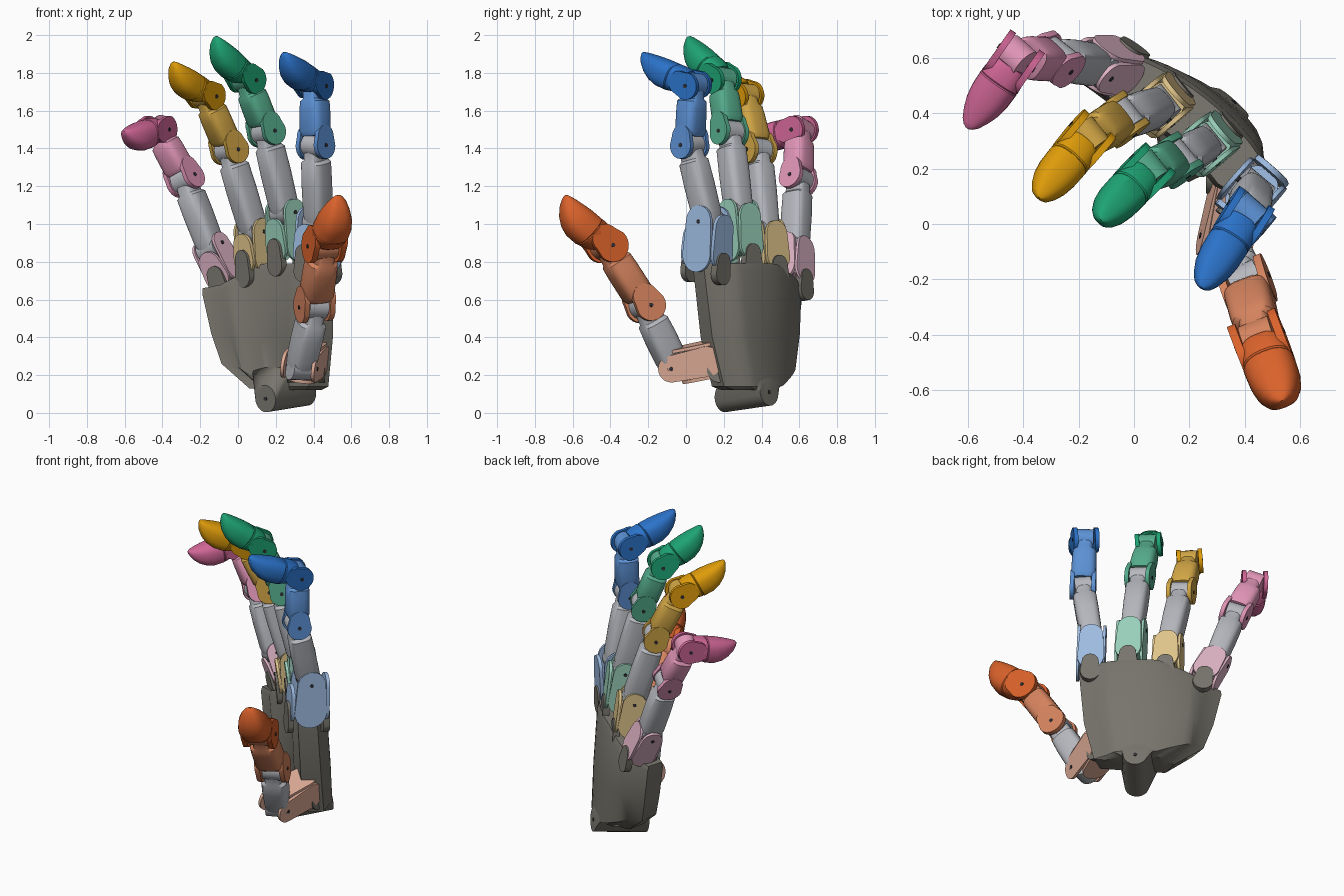
import bpy, bmesh
from math import sin, cos, pi
from mathutils import Vector, Matrix

if "Cube" in bpy.data.objects:
    bpy.data.objects.remove(bpy.data.objects["Cube"])

MATS = {}
def material(hexcol):
    if hexcol not in MATS:
        rgb = [(int(hexcol[i:i + 2], 16) / 255) ** 2.2 for i in (0, 2, 4)]
        MATS[hexcol] = bpy.data.materials.new("paint_" + hexcol)
        MATS[hexcol].diffuse_color = (*rgb, 1)
    return MATS[hexcol]

def finish(name, bm, col, mat=Matrix()):
    bmesh.ops.transform(bm, matrix=mat, verts=bm.verts)
    bmesh.ops.recalc_face_normals(bm, faces=bm.faces)
    me = bpy.data.meshes.new(name)
    bm.to_mesh(me)
    bm.free()
    me.materials.append(material(col))
    bpy.context.collection.objects.link(bpy.data.objects.new(name, me))

def frame(a, b, axis):
    """Local frame: z along the bone, x along the hinge, y towards the back of the hand."""
    z = (b - a).normalized()
    x = (axis - z * axis.dot(z)).normalized()
    m = Matrix((x, z.cross(x), z)).transposed().to_4x4()
    m.translation = a
    return m

def loft(bm, rings):
    rows = [[bm.verts.new(p) for p in r] for r in rings]
    n = len(rows[0])
    for a, b in zip(rows, rows[1:]):
        for i in range(n):
            bm.faces.new((a[i], a[(i + 1) % n], b[(i + 1) % n], b[i]))
    bm.faces.new(rows[0])
    bm.faces.new(rows[-1])

def oval(wx, yf, yb, z, n=28, e=0.6):
    pts = []
    for i in range(n):
        c, s = cos(2 * pi * i / n), sin(2 * pi * i / n)
        c, s = (abs(v) ** e * (1 if v > 0 else -1) for v in (c, s))
        pts.append((wx * c, (yb + yf) / 2 + (yb - yf) / 2 * s, z))
    return pts

def plate(bm, r0, r1, length, x0, x1, turned=False, z0=0):
    """Rounded link plate lying across x (or across y when turned)."""
    out = [(r1 * cos(pi * i / 12), z0 + length + r1 * sin(pi * i / 12)) for i in range(13)]
    out += [(-r0 * cos(pi * i / 12), z0 - r0 * sin(pi * i / 12)) for i in range(13)]
    loft(bm, [[(p, x, q) if turned else (x, p, q) for p, q in out] for x in (x0, x1)])

def disc(bm, r, h, z=0, n=28):
    loft(bm, [[(x, r * cos(2 * pi * i / n), z + r * sin(2 * pi * i / n)) for i in range(n)]
              for x in (-h, h)])

def pin(name, mat, h, z=0):
    bm = bmesh.new()
    disc(bm, 0.011, h, z, 10)
    finish(name + "_pin", bm, "35353A", mat)

GREY, LIGHT = "77746C", "B4B6BC"

def knuckle(name, a, b, axis, col, r=0.095, s=1.0):
    m, L = frame(a, b, axis), (b - a).length
    bm = bmesh.new()
    for sg in (-1, 1):
        plate(bm, r * 0.85, r * 0.75, L, sg * 0.068 * s, sg * 0.084 * s)
        plate(bm, 0.078 * s, 0.07 * s, L * (0.85 if sg > 0 else 0.5),
              sg * r * 0.82, sg * r, True)
    loft(bm, [oval(0.07 * s, -r * 0.85, r * 0.85, z) for z in (-0.04, L * 0.35)])
    finish(name + "_knuckle", bm, col, m)
    pin(name + "_knuckle", m, 0.087 * s, L)

def proximal(name, a, b, axis, s):
    m, L = frame(a, b, axis), (b - a).length
    bm = bmesh.new()
    disc(bm, 0.064 * s, 0.058 * s)
    disc(bm, 0.064 * s, 0.05 * s, L)
    loft(bm, [oval(w * s, -d * s, d * s, z) for w, d, z in (
        (0.058, 0.062, 0), (0.066, 0.072, 0.05), (0.07, 0.072, L * 0.5),
        (0.07, 0.068, L - 0.09 * s), (0.05, 0.06, L - 0.075 * s), (0.05, 0.055, L))])
    finish(name + "_proximal_bone", bm, LIGHT, m)

def cheeks(bm, s):
    for sg in (-1, 1):
        plate(bm, 0.073 * s, 0.062 * s, 0.045 * s, sg * 0.051 * s, sg * 0.076 * s)

def middle(name, a, b, axis, col, s):
    m, L = frame(a, b, axis), (b - a).length
    bm = bmesh.new()
    cheeks(bm, s)
    disc(bm, 0.064 * s, 0.05 * s, L)
    loft(bm, [oval(w * s, -d * s, d * s, z) for w, d, z in (
        (0.068, 0.055, 0.05 * s), (0.075, 0.068, 0.075 * s), (0.073, 0.068, L * 0.6),
        (0.07, 0.066, L - 0.085 * s), (0.05, 0.06, L - 0.072 * s), (0.05, 0.055, L))])
    finish(name + "_middle_bone", bm, col, m)
    pin(name + "_middle", m, 0.079 * s)

def tip(name, a, b, axis, col, s):
    m, L = frame(a, b, axis), (b - a).length
    bm = bmesh.new()
    cheeks(bm, s)
    loft(bm, [oval(w * s, f * s, k * s, t * L, e=0.8) for t, w, f, k in (
        (0.1, .06, -.05, .064), (.17, .074, -.066, .07), (.34, .078, -.082, .068),
        (.355, .074, -.079, .064), (.37, .078, -.085, .067), (.55, .076, -.088, .064),
        (.7, .068, -.076, .058), (.83, .053, -.052, .052), (.93, .036, -.02, .046),
        (.98, .02, .008, .042), (1, .008, .022, .036))])
    finish(name + "_tip", bm, col, m)
    pin(name + "_tip", m, 0.079 * s)

# fingers: base, knuckle, middle joint, end joint, tip, hinge axis, colours
FINGERS = {
    "index": ((.425, .11, .84), (.425, .12, 1.01), (.41, .02, 1.415), (.405, .035, 1.735),
              (.235, -.24, 1.875), (.75, -.66, 0), "9DBBE2", "5C8FD2", "2F72C8"),
    "long": ((.27, .29, .88), (.25, .28, 1.06), (.15, .23, 1.485), (.045, .19, 1.765),
             (-.135, .0, 1.965), (.65, -.76, 0), "98CFB9", "55A98A", "23A273"),
    "ring": ((.10, .43, .82), (.085, .42, .96), (-.045, .38, 1.39), (-.17, .31, 1.68),
             (-.355, .085, 1.825), (.65, -.76, 0), "DFC48A", "D0A447", "DD9A12"),
    "little": ((-.07, .57, .74), (-.14, .575, .87), (-.28, .595, 1.235), (-.425, .60, 1.50),
               (-.60, .35, 1.455), (.82, -.57, 0), "E0B4C6", "DE93B4", "CF6695"),
}
for name, (*pts, axis, c1, c2, c3) in FINGERS.items():
    B, M, P, D, T = (Vector(p) for p in pts)
    axis = Vector(axis)
    r = {"index": 0.115, "little": 0.082}.get(name, 0.095)
    knuckle(name, B, M, axis, c1, r)
    proximal(name, M, P, axis, 1.0)
    middle(name, P, D, axis, c2, 1.0)
    tip(name, D, T, axis, c3, 1.0)
    # palm lugs holding the knuckle: tall one on the palm side, low one on the back
    bm = bmesh.new()
    plate(bm, 0.06, 0.05, 0.09, -r - 0.015, -r + 0.02, True, -0.09)
    plate(bm, 0.06, 0.05, 0.06, r - 0.03, r + 0.01, True, -0.1)
    finish(name + "_palm_lug", bm, GREY, frame(B, B + (M - B) * 0.5 + Vector((0, 0, .06)), axis))

# thumb
A, C, P, D, T = (Vector(p) for p in ((.375, .13, .285), (.33, -.06, .245), (.405, -.215, .565),
                                     (.455, -.42, .885), (.545, -.665, 1.12)))
axis = Vector((.9, .4, 0))
knuckle("thumb", A, C, axis, "E0AC97", 0.095, 1.1)
proximal("thumb", C, P, axis, 1.1)
middle("thumb", P, D, axis, "D5835F", 1.15)
tip("thumb", D, T, axis, "D9622F", 1.22)
bm = bmesh.new()
disc(bm, 0.07, 0.1)
finish("thumb_socket", bm, GREY, Matrix.Translation((.36, .18, .23)))

# curved palm: sections swept along a bent centre line from little finger to index
SECTIONS = (((.13, .40), (.27, .37), (.36, .27), .20, .13, .12),
            ((-.02, .485), (.25, .45), (.395, .22), .22, .26, .14),
            ((-.07, .52), (.25, .45), (.42, .16), .22, .42, .40),
            ((-.115, .545), (.24, .44), (.425, .12), .21, .63, .75),
            ((-.115, .545), (.24, .44), (.425, .12), .18, .66, .79))
def palm_ring(p0, p1, p2, thick, za, zb, n=16):
    p0, p1, p2 = Vector(p0), Vector(p1), Vector(p2)
    outer, inner = [], []
    for i in range(n + 1):
        t = i / n
        c = p0 * (1 - t) ** 2 + p1 * 2 * t * (1 - t) + p2 * t * t
        d = ((p1 - p0) * (1 - t) + (p2 - p1) * t).normalized()
        nrm = Vector((-d.y, d.x))
        h = thick / 2 * min(1, 0.55 + 3.5 * min(t, 1 - t))
        if i in (0, n):
            c = c + d * (0.06 if i else -0.06)
        z = za + (zb - za) * min(1, t * 2.2)
        outer.append((*(c + nrm * h), z))
        inner.append((*(c - nrm * h), z))
    return outer + inner[::-1]
bm = bmesh.new()
loft(bm, [palm_ring(*s) for s in SECTIONS])
finish("palm", bm, GREY)

# wrist: barrel running through the heel of the hand, blended into the palm
e1, e2 = Vector((.145, .20, .075)), Vector((.36, .44, .11))
fwd = (e2 - e1).normalized()
side = Vector((fwd.y, -fwd.x, 0)).normalized()
up = side.cross(fwd)
bm = bmesh.new()
for e in (e1, e2):
    for i in range(28):
        bm.verts.new(e + 0.072 * (side * cos(2 * pi * i / 28) + up * sin(2 * pi * i / 28)))
for a in (-.15, .13):
    for b in (-.09, .09):
        bm.verts.new(Vector((.245, .345, .25)) + side * a + fwd * b)
bmesh.ops.convex_hull(bm, input=bm.verts)
finish("wrist", bm, GREY)
pin("wrist", frame(Vector((e1 + e2) / 2), Vector((e1 + e2) / 2) + up, fwd), 0.165)

# smooth shading with sharp edges kept
for o in bpy.context.scene.objects:
    o.select_set(True)
    bpy.context.view_layer.objects.active = o
bpy.ops.object.shade_smooth_by_angle(angle=0.6)

for m in bpy.data.materials:
    if m.users and not m.is_grease_pencil:
        m.use_nodes = True
        m.node_tree.nodes["Principled BSDF"].inputs["Base Color"].default_value = m.diffuse_color
